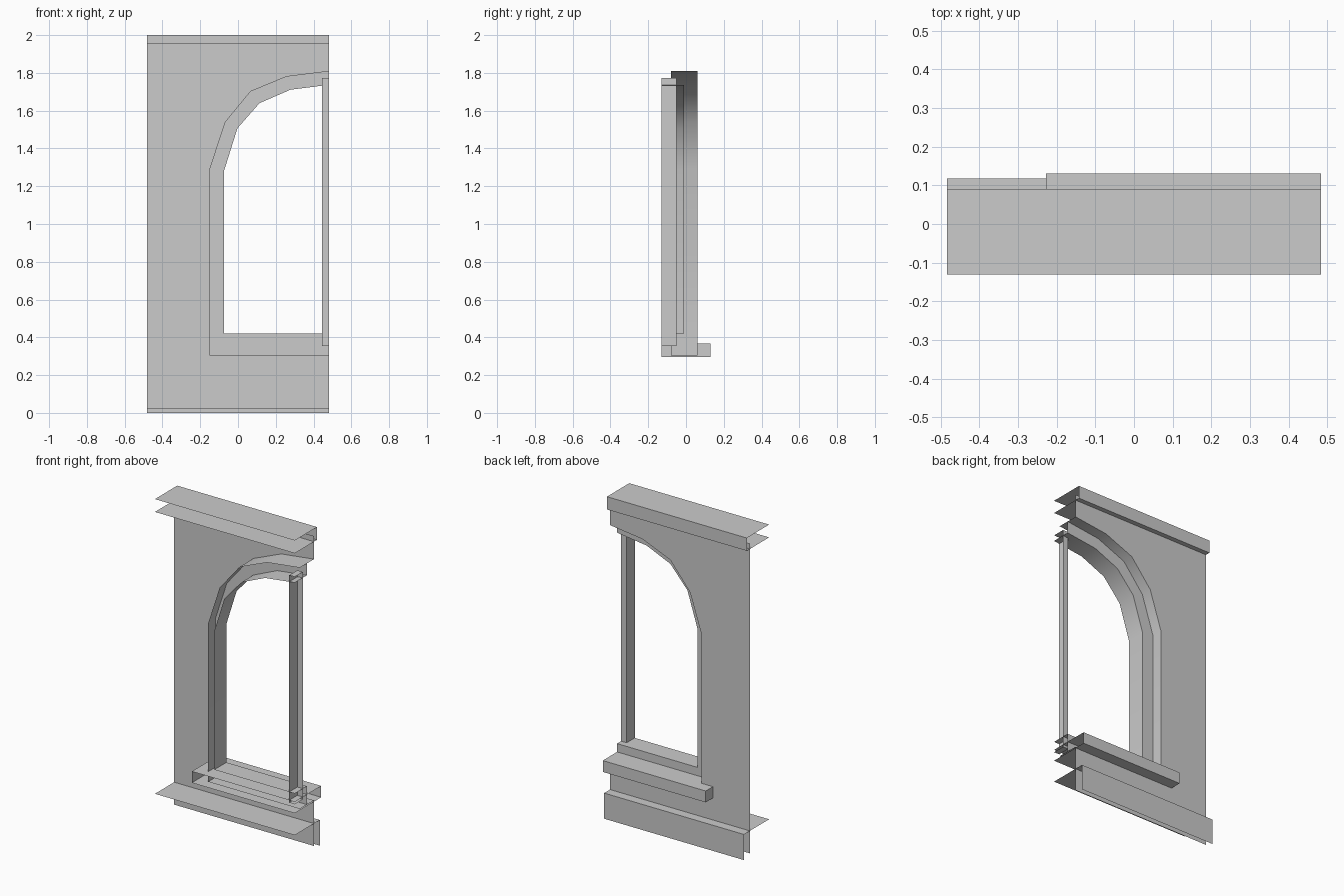
import bpy
import bmesh
from math import radians

if "Cube" in bpy.data.objects:
    bpy.data.objects.remove(bpy.data.objects["Cube"])

X = 0.483          # half width of the module
FRONT = -0.13      # open front plane
WALL_Y = 0.06      # wall sheet plane


def make(name, faces, smooth=False):
    """Build one sheet object from a list of point loops."""
    bm = bmesh.new()
    for loop in faces:
        bm.faces.new([bm.verts.new(p) for p in loop])
    bmesh.ops.remove_doubles(bm, verts=bm.verts[:], dist=1e-5)
    mesh = bpy.data.meshes.new(name)
    bm.to_mesh(mesh)
    bm.free()
    obj = bpy.data.objects.new(name, mesh)
    bpy.context.collection.objects.link(obj)
    if smooth:
        bpy.ops.object.select_all(action='DESELECT')
        obj.select_set(True)
        bpy.context.view_layer.objects.active = obj
        bpy.ops.object.shade_smooth_by_angle(angle=radians(35))
    return obj


def strip(a, b):
    """Quads between two point rows of equal length."""
    return [(a[i], a[i + 1], b[i + 1], b[i]) for i in range(len(a) - 1)]


def along_x(profile, x0, x1):
    """Sweep an open (y, z) profile between two x positions."""
    return strip([(x1, y, z) for y, z in profile], [(x0, y, z) for y, z in profile])


def at_y(path, y):
    return [(x, y, z) for x, z in path]


# Half-arch outlines (x, z), from the bottom right round to the crown
outer = [(X, 0.305), (-0.15, 0.305), (-0.15, 1.295), (-0.07, 1.539),
         (0.066, 1.704), (0.257, 1.783), (X, 1.811)]
inner = [(X, 0.42), (-0.073, 0.42), (-0.073, 1.284), (-0.003, 1.507),
         (0.114, 1.64), (0.278, 1.711), (X, 1.737)]

# Wall sheet with the half-arch opening
wall = [(-X, 0.02), (X, 0.02)] + outer + [(X, 1.955), (-X, 1.955)]
make("wall", [at_y(wall, WALL_Y)[::-1]])

# Opening reveal through the wall
make("arch_reveal", strip(at_y(outer, WALL_Y), at_y(outer, -0.08)), True)

# Window frame: flat face and inner reveal
make("window_frame",
     strip(at_y(outer, -0.01), at_y(inner, -0.01))
     + strip(at_y(inner, -0.01), at_y(inner, FRONT)), True)

# Half mullion, open at the front and on the symmetry side
L = [(0.445, FRONT), (0.445, -0.05), (X, -0.05)]
top, bottom = 1.773, 0.353
cap = [(0.445, FRONT), (X, FRONT), (X, -0.05), (0.445, -0.05)]
make("mullion",
     strip([(x, y, top) for x, y in L], [(x, y, bottom) for x, y in L])
     + [[(x, y, top) for x, y in cap], [(x, y, bottom) for x, y in cap[::-1]]])

# Cornice and base course
make("cornice", along_x([(FRONT, 2), (0.09, 2), (0.09, 1.92), (FRONT, 1.92)], -X, X))
make("base_course", along_x([(FRONT, 0.16), (0.118, 0.16), (0.118, 0)], -X, X))

# Window sill with its left end cap
sill = [(FRONT, 0.368), (0.131, 0.368), (0.131, 0.297), (FRONT, 0.297)]
make("sill", along_x(sill, -0.228, X) + [[(-0.228, y, z) for y, z in sill]])

# Make the sill cap face outward
bm = bmesh.new()
mesh = bpy.data.objects["sill"].data
bm.from_mesh(mesh)
for f in bm.faces:
    if f.normal.x > 0.5:
        f.normal_flip()
bm.to_mesh(mesh)
bm.free()
